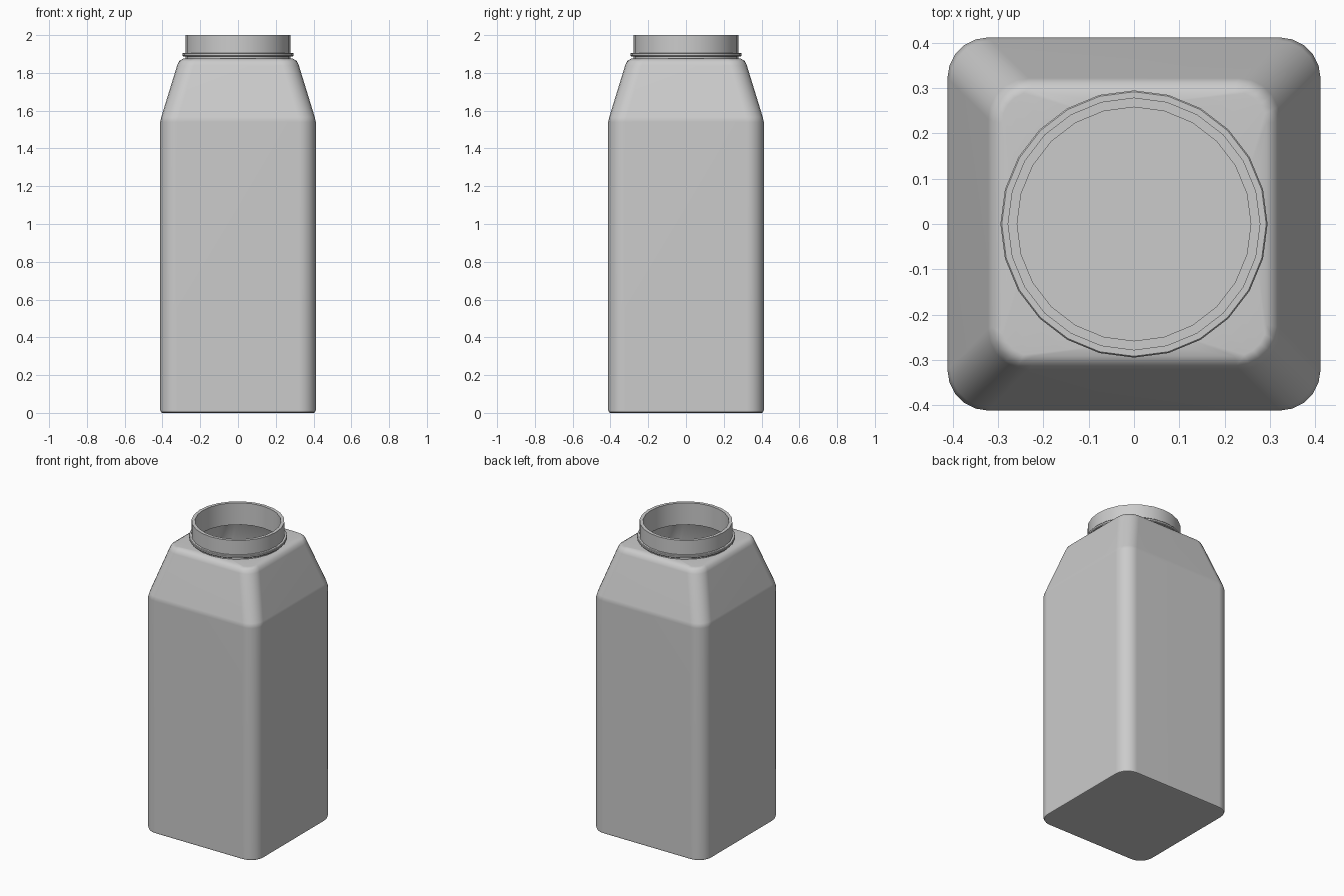
import bpy, bmesh
from math import sin, cos, pi

cube = bpy.data.objects.get("Cube")
if cube:
    bpy.data.objects.remove(cube, do_unlink=True)

COLOUR = (0.6, 0.6, 0.6, 1)
mat = bpy.data.materials.new("light_grey")
mat.use_nodes = True
mat.diffuse_color = COLOUR
mat.node_tree.nodes["Principled BSDF"].inputs["Base Color"].default_value = COLOUR


def rounded_square(half, radius, z):
    """Square loop with rounded corners, six points per corner."""
    points = []
    for q in range(4):
        mid = pi / 4 + q * pi / 2
        cx = (half - radius) * round(cos(mid) * 2 ** 0.5)
        cy = (half - radius) * round(sin(mid) * 2 ** 0.5)
        for j in range(6):
            a = q * pi / 2 + j * pi / 10
            points.append((cx + radius * cos(a), cy + radius * sin(a), z))
    return points


def circle(radius, z, offset=0.0):
    return [(radius * cos((k + offset) * pi / 12), radius * sin((k + offset) * pi / 12), z)
            for k in range(24)]


def loft(name, loops, capped):
    """Skin consecutive loops; cap both ends, or join the last to the first."""
    bm = bmesh.new()
    rings = [[bm.verts.new(p) for p in loop] for loop in loops]
    pairs = list(zip(rings, rings[1:]))
    if capped:
        bm.faces.new(rings[0])
        bm.faces.new(rings[-1])
    else:
        pairs.append((rings[-1], rings[0]))
    for a, b in pairs:
        for i in range(len(a)):
            k = (i + 1) % len(a)
            bm.faces.new((a[i], a[k], b[k], b[i]))
    bmesh.ops.recalc_face_normals(bm, faces=bm.faces)
    mesh = bpy.data.meshes.new(name)
    bm.to_mesh(mesh)
    bm.free()
    mesh.materials.append(mat)
    obj = bpy.data.objects.new(name, mesh)
    bpy.context.collection.objects.link(obj)
    bpy.ops.object.select_all(action='DESELECT')
    obj.select_set(True)
    bpy.context.view_layer.objects.active = obj
    bpy.ops.object.shade_smooth_by_angle(angle=pi / 5)
    normals = obj.modifiers.new("Weighted normals", 'WEIGHTED_NORMAL')
    normals.keep_sharp = True
    return obj


# Hollow bottle body: outer wall upward, through the mouth, inner wall down
WALL = 0.02
outer = [(0.40, 0.08, 0.0), (0.408, 0.088, 0.004), (0.412, 0.09, 0.014),
         (0.412, 0.09, 1.54), (0.406, 0.09, 1.567), (0.322, 0.09, 1.84),
         (0.312, 0.085, 1.862), (0.292, 0.07, 1.875)]
inner = [(0.292 - WALL, 0.07, 1.855), (0.322 - WALL, 0.08, 1.83),
         (0.412 - WALL, 0.08, 1.54), (0.412 - WALL, 0.08, WALL)]
loft("bottle_body",
     [rounded_square(*s) for s in outer]
     + [circle(0.267, 1.875, 0.5), circle(0.267, 1.855, 0.5)]
     + [rounded_square(*s) for s in inner], capped=True)

# Open neck with its collar
neck = [(0.258, 1.855), (0.258, 2.0), (0.279, 2.0), (0.279, 1.906), (0.292, 1.906),
        (0.295, 1.902), (0.295, 1.892), (0.291, 1.888), (0.279, 1.888), (0.279, 1.855)]
loft("neck_and_collar", [circle(r, z) for r, z in neck], capped=False)
